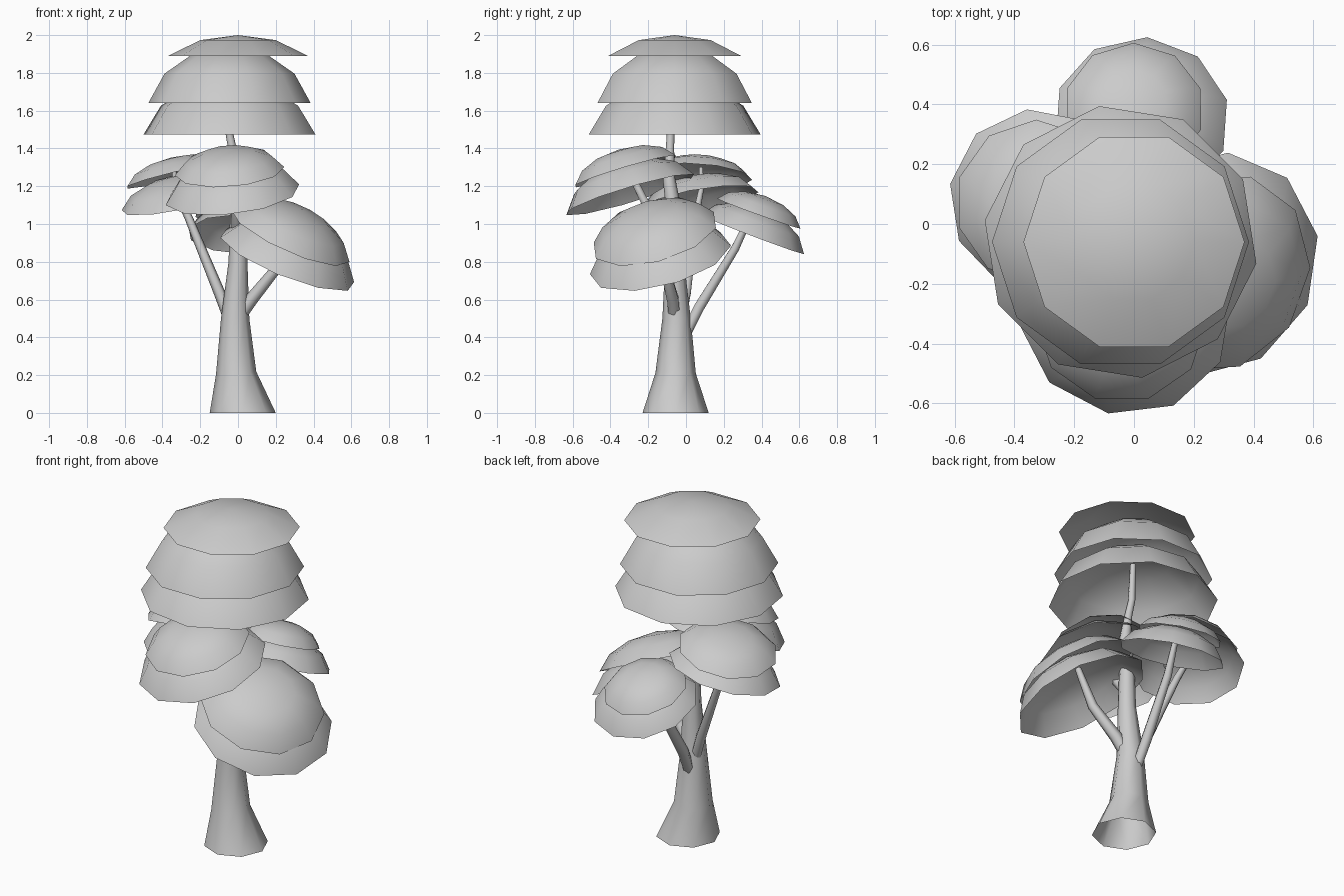
import bpy, bmesh
from math import sin, cos, radians, tau
from mathutils import Vector

cube = bpy.data.objects.get("Cube")
if cube:
    bpy.data.objects.remove(cube, do_unlink=True)

grey = bpy.data.materials.new("plain_grey")
grey.diffuse_color = (0.6, 0.6, 0.6, 1)
grey.use_nodes = True
grey.node_tree.nodes["Principled BSDF"].inputs["Base Color"].default_value = (0.6, 0.6, 0.6, 1)


def loft(name, loops, tip=None):
    """Skin a list of equal point loops, with an optional closing tip."""
    bm = bmesh.new()
    rings = [[bm.verts.new(p) for p in loop] for loop in loops]
    n = len(rings[0])
    for a, b in zip(rings, rings[1:]):
        for i in range(n):
            j = (i + 1) % n
            bm.faces.new((a[i], a[j], b[j], b[i]))
    if tip is not None:
        t = bm.verts.new(tip)
        for i in range(n):
            bm.faces.new((rings[-1][i], rings[-1][(i + 1) % n], t))
    for f in bm.faces:
        f.smooth = True
    mesh = bpy.data.meshes.new(name)
    bm.to_mesh(mesh)
    bm.free()
    mesh.materials.append(grey)
    bpy.context.collection.objects.link(bpy.data.objects.new(name, mesh))


DOME = [(1, 0), (0.8, 0.52), (0.46, 0.86)]


def dome(name, centre, radius, height, lean=(0, 0), phase=0, profile=DOME, sides=10):
    """Open leaf shell whose axis leans towards (x, y)."""
    turn = Vector((0, 0, 1)).rotation_difference(Vector((*lean, 1)))
    centre = Vector(centre)
    angles = [radians(phase) + tau * i / sides for i in range(sides)]
    loops = [[centre + turn @ Vector((radius * r * cos(a), radius * r * sin(a), height * h))
              for a in angles] for r, h in profile]
    loft(name, loops, centre + turn @ Vector((0, 0, height)))


def limb(name, path, sides=8):
    """Open tapered tube through (x, y, z, radius) stations."""
    pts = [Vector(p[:3]) for p in path]
    loops = []
    for k, p in enumerate(path):
        along = pts[min(k + 1, len(pts) - 1)] - pts[max(k - 1, 0)]
        if p[2] == 0:
            along = Vector((0, 0, 1))
        turn = Vector((0, 0, 1)).rotation_difference(along)
        loops.append([pts[k] + turn @ Vector((p[3] * cos(tau * i / sides), p[3] * sin(tau * i / sides), 0))
                      for i in range(sides)])
    loft(name, loops)


# Trunk and branches
limb("trunk", [(0.025, -0.055, 0, 0.175), (-0.01, -0.055, 0.21, 0.107), (-0.015, -0.05, 0.5, 0.075),
               (0, -0.06, 0.8, 0.05), (0, -0.06, 1.05, 0.042), (-0.01, -0.09, 1.24, 0.033),
               (-0.03, -0.085, 1.4, 0.022), (-0.05, -0.08, 1.5, 0.02), (-0.06, -0.08, 1.73, 0.016)])
limb("left_branch", [(0.0, -0.06, 0.5, 0.035), (0.07, -0.07, 0.6, 0.035),
                     (0.2, -0.11, 0.76, 0.028), (0.28, -0.14, 0.98, 0.018)], 6)
limb("back_branch", [(-0.02, -0.01, 0.4, 0.03), (-0.03, 0.07, 0.56, 0.032),
                     (-0.02, 0.26, 0.87, 0.025), (0, 0.37, 1.1, 0.015)], 6)
limb("right_branch", [(-0.04, -0.03, 0.48, 0.03), (-0.1, 0, 0.64, 0.03),
                      (-0.26, 0.05, 1.03, 0.022), (-0.33, 0.08, 1.18, 0.016), (-0.34, 0.08, 1.3, 0.012)], 6)
limb("front_branch", [(0, -0.06, 0.9, 0.03), (-0.01, -0.18, 1.04, 0.026),
                      (-0.03, -0.26, 1.2, 0.022), (-0.04, -0.3, 1.36, 0.012)], 6)

# Crown, three stacked level shells
dome("crown_bottom", (-0.045, -0.06, 1.475), 0.46, 0.29, phase=27)
dome("crown_middle", (-0.045, -0.06, 1.64), 0.43, 0.3)
dome("crown_top", (0, -0.06, 1.89), 0.37, 0.11, profile=[(1, 0), (0.54, 0.76)])

# Side clusters, a lower and an upper shell each: centre, radius, height, lean, phase
shells = {
    "front_leaves_lower": ((-0.03, -0.295, 1.155), 0.36, 0.18, (-0.12, -0.3), 8),
    "front_leaves_upper": ((-0.045, -0.32, 1.28), 0.29, 0.12, (-0.08, -0.3), 0),
    "left_leaves_lower": ((0.26, -0.135, 0.81), 0.385, 0.2, (0.4, -0.26), 12),
    "left_leaves_upper": ((0.275, -0.165, 0.94), 0.345, 0.155, (0.46, -0.28), 0),
    "back_leaves_lower": ((0.025, 0.35, 0.945), 0.295, 0.15, (0.03, 0.38), 14),
    "back_leaves_upper": ((0, 0.385, 1.055), 0.235, 0.1, (0.03, 0.36), 18),
    "right_leaves_lower": ((-0.31, 0.075, 1.125), 0.315, 0.13, (-0.2, -0.17), 26),
    "right_leaves_upper": ((-0.33, 0.075, 1.255), 0.275, 0.1, (-0.24, 0.08), 18),
}
for name, shell in shells.items():
    dome(name, *shell)
